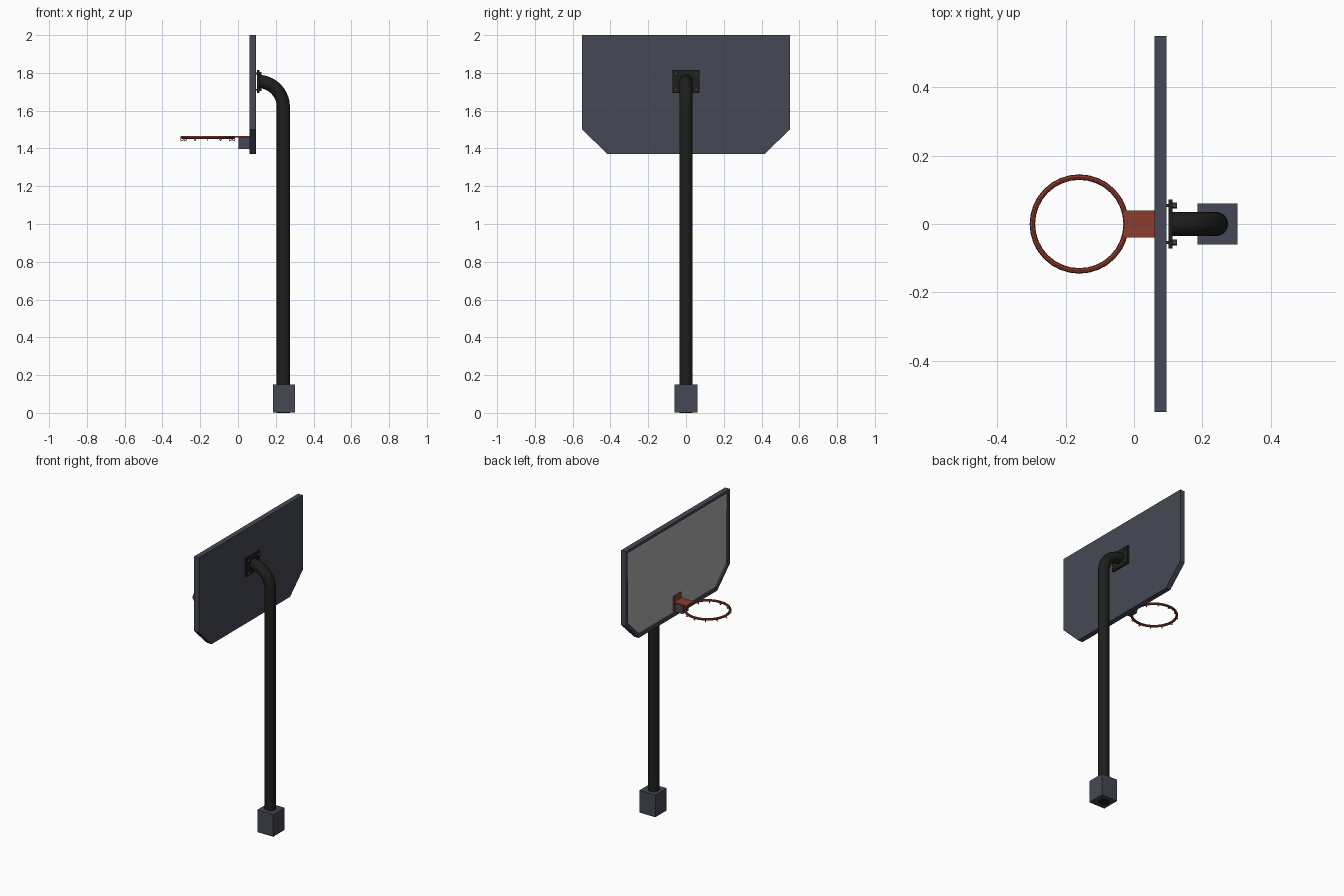
import bpy, bmesh, math
from mathutils import Vector, Matrix

if "Cube" in bpy.data.objects:
    bpy.data.objects.remove(bpy.data.objects["Cube"])


def material(name, rgb):
    m = bpy.data.materials.new(name)
    m.diffuse_color = (*rgb, 1)
    m.use_nodes = True
    m.node_tree.nodes["Principled BSDF"].inputs["Base Color"].default_value = m.diffuse_color
    return m


SLATE = material("slate grey", (0.060, 0.065, 0.090))
BLACK = material("black metal", (0.013, 0.013, 0.012))
RED = material("rust red", (0.270, 0.046, 0.026))
PANEL = material("panel grey", (0.42, 0.42, 0.42))


def finish(name, bm, *mats, smooth=False):
    bmesh.ops.recalc_face_normals(bm, faces=bm.faces)
    me = bpy.data.meshes.new(name)
    bm.to_mesh(me)
    bm.free()
    for m in mats:
        me.materials.append(m)
    ob = bpy.data.objects.new(name, me)
    bpy.context.collection.objects.link(ob)
    if smooth:
        bpy.ops.object.select_all(action='DESELECT')
        ob.select_set(True)
        bpy.context.view_layer.objects.active = ob
        bpy.ops.object.shade_smooth_by_angle(angle=math.radians(40))
    return ob


def box(name, lo, hi, mat):
    lo, hi = Vector(lo), Vector(hi)
    bm = bmesh.new()
    bmesh.ops.create_cube(bm, size=1)
    bmesh.ops.scale(bm, vec=hi - lo, verts=bm.verts)
    bmesh.ops.translate(bm, vec=(lo + hi) / 2, verts=bm.verts)
    return finish(name, bm, mat)


def sweep(bm, frames, radius, sides, closed):
    """Skin circles placed at (centre, axis u, axis v) along a path."""
    rings = []
    for c, u, v in frames:
        rings.append([bm.verts.new(c + radius * (u * math.cos(a) + v * math.sin(a)))
                      for a in (math.tau * i / sides for i in range(sides))])
    pairs = list(zip(rings, rings[1:]))
    if closed:
        pairs.append((rings[-1], rings[0]))
    else:
        bm.faces.new(rings[0])
        bm.faces.new(rings[-1])
    for a, b in pairs:
        for i in range(sides):
            j = (i + 1) % sides
            bm.faces.new((a[i], a[j], b[j], b[i]))


def torus_frames(radius, count):
    up = Vector((0, 0, 1))
    for i in range(count):
        a = math.tau * i / count
        d = Vector((math.cos(a), math.sin(a), 0))
        yield d * radius, d, up


# Backboard: clipped-corner slab with a raised rim around a recessed panel
half = [(0.55, 2.0), (0.55, 1.5), (0.415, 1.37)]
outline = half + [(-y, z) for y, z in reversed(half)]
bm = bmesh.new()
front = bm.faces.new([bm.verts.new((0.06, y, z)) for y, z in outline])
back = bmesh.ops.extrude_face_region(bm, geom=[front], use_keep_orig=True)["geom"]
bmesh.ops.translate(bm, vec=(0.035, 0, 0),
                    verts=[g for g in back if isinstance(g, bmesh.types.BMVert)])
bmesh.ops.recalc_face_normals(bm, faces=bm.faces)
bmesh.ops.inset_region(bm, faces=[front], thickness=0.025)
inner = bmesh.ops.extrude_discrete_faces(bm, faces=[front])["faces"][0]
bmesh.ops.translate(bm, vec=(0.01, 0, 0), verts=inner.verts)
inner.material_index = 1
finish("backboard", bm, SLATE, PANEL)

# Pole: straight post with a quarter bend to the backboard
R, top, px = 0.135, 1.62, 0.24
Y = Vector((0, 1, 0))
frames = [(Vector((px, 0, 0)), Vector((1, 0, 0)), Y)]
for i in range(11):
    a = math.pi / 2 * i / 10
    d = Vector((math.cos(a), 0, math.sin(a)))
    frames.append((Vector((px - R, 0, top)) + R * d, d, Y))
bm = bmesh.new()
sweep(bm, frames, 0.035, 24, False)
finish("pole", bm, BLACK, smooth=True)

# Base block
box("base_block", (0.185, -0.06, 0.001), (0.303, 0.06, 0.15), SLATE)

# Mounting plate and its four bolts
box("mounting_plate", (0.101, -0.072, 1.693), (0.113, 0.072, 1.815), BLACK)
for n, (sy, sz) in enumerate([(-1, -1), (-1, 1), (1, -1), (1, 1)]):
    bm = bmesh.new()
    spin = Matrix.Rotation(math.pi / 2, 4, 'Y')
    for x, r, depth in ((0.108, 0.005, 0.03), (0.1185, 0.009, 0.013)):
        bmesh.ops.create_cone(bm, cap_ends=True, segments=6, radius1=r, radius2=r, depth=depth,
                              matrix=Matrix.Translation((x, sy * 0.054, 1.754 + sz * 0.043)) @ spin)
    finish(f"bolt_{n + 1}", bm, SLATE)

# Hoop bracket: arm, wall plate, support block
box("hoop_arm", (-0.028, -0.04, 1.458), (0.066, 0.04, 1.467), RED)
box("hoop_wall_plate", (0.061, -0.04, 1.405), (0.071, 0.04, 1.503), RED)
box("hoop_support_block", (0.003, -0.03, 1.398), (0.066, 0.03, 1.458), SLATE)

# Hoop rim
centre = Vector((-0.16, 0, 1.459))
bm = bmesh.new()
sweep(bm, torus_frames(0.137, 32), 0.008, 8, True)
bmesh.ops.translate(bm, vec=centre, verts=bm.verts)
finish("hoop_rim", bm, RED, smooth=True)

# Net hooks: twelve little loops hanging radially under the rim
bm = bmesh.new()
for i in range(12):
    before = set(bm.verts)
    sweep(bm, torus_frames(0.007, 10), 0.002, 5, True)
    m = (Matrix.Translation(centre) @ Matrix.Rotation(math.tau * i / 12, 4, 'Z')
         @ Matrix.Translation((0.137, 0, -0.011)) @ Matrix.Rotation(math.pi / 2, 4, 'X'))
    bmesh.ops.transform(bm, matrix=m, verts=[v for v in bm.verts if v not in before])
finish("net_hooks", bm, RED, smooth=True)
